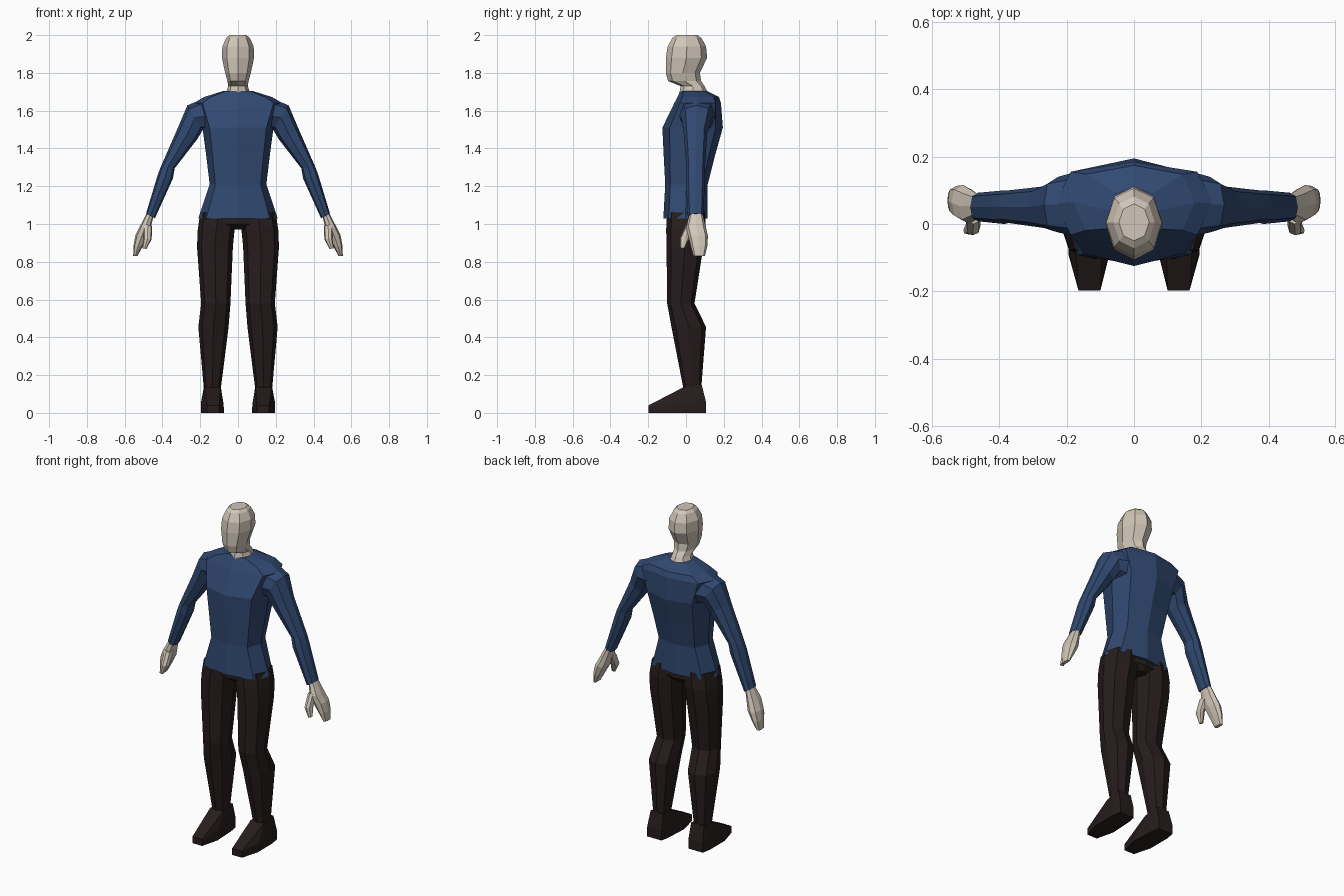
import bpy, bmesh
from mathutils import Vector


def material(name, rgb):
    m = bpy.data.materials.new(name)
    m.diffuse_color = (*rgb, 1)
    return m


BLUE = material("blue shirt cloth", (0.030, 0.066, 0.165))
DARK = material("dark brown cloth", (0.020, 0.012, 0.012))
SKIN = material("pale skin", (0.64, 0.57, 0.48))


def finish(bm, name, mat, mirror):
    bmesh.ops.recalc_face_normals(bm, faces=bm.faces)
    me = bpy.data.meshes.new(name)
    bm.to_mesh(me)
    bm.free()
    me.materials.append(mat)
    ob = bpy.data.objects.new(name, me)
    bpy.context.collection.objects.link(ob)
    if mirror:
        ob.modifiers.new("mirror", 'MIRROR').use_mirror_merge = False
    return ob


def loft(name, rings, mat, mirror=False, kx=0.75, ky=0.75):
    """Eight-sided tube; each ring is inner x, z, outer x, z, front y, back y."""
    bm = bmesh.new()
    loops = []
    for xi, zi, xo, zo, yf, yb in rings:
        c = Vector(((xi + xo) / 2, (yf + yb) / 2, (zi + zo) / 2))
        u = Vector(((xo - xi) / 2, 0, (zo - zi) / 2))
        v = Vector((0, (yb - yf) / 2, 0))
        sec = [(0, -1), (kx, -ky), (1, 0), (kx, ky), (0, 1), (-kx, ky), (-1, 0), (-kx, -ky)]
        loops.append([bm.verts.new(c + u * a + v * b) for a, b in sec])
    for p, q in zip(loops, loops[1:]):
        for i in range(8):
            j = (i + 1) % 8
            bm.faces.new((p[i], p[j], q[j], q[i]))
    bm.faces.new(loops[0])
    bm.faces.new(loops[-1])
    return finish(bm, name, mat, mirror)


def level(rings):
    """Centred rings given as z, half width, front y, back y."""
    return [(-w, z, w, z, f, b) for z, w, f, b in rings]


# Head and neck
loft("head", level([
    (1.67, .072, -.04, .13), (1.73, .052, -.028, .098), (1.757, .056, -.095, .08),
    (1.80, .068, -.107, .073), (1.88, .085, -.107, .112), (1.94, .083, -.097, .106),
    (1.985, .062, -.072, .082), (2.0, .045, -.05, .06)]), SKIN, kx=.7, ky=.72)

# Shirt body
loft("shirt_body", level([
    (1.03, .21, -.12, .113), (1.21, .15, -.11, .115), (1.36, .168, -.118, .153),
    (1.51, .188, -.125, .195), (1.64, .235, -.062, .185), (1.672, .18, -.045, .174),
    (1.705, .075, -.03, .11)]), BLUE, kx=.8, ky=.76)

# Sleeves
loft("sleeve", [
    (.13, 1.48, .18, 1.665, -.04, .16), (.185, 1.50, .268, 1.628, -.025, .14),
    (.215, 1.45, .318, 1.51, -.012, .112), (.335, 1.295, .41, 1.30, .003, .1),
    (.345, 1.24, .425, 1.26, .0, .1), (.44, 1.03, .487, 1.055, .008, .093)], BLUE, True)

# Hands and thumbs
loft("hand", [
    (.445, 1.05, .482, 1.06, .02, .088), (.462, .98, .518, .99, .0, .105),
    (.475, .935, .543, .94, .012, .116), (.505, .88, .553, .885, .025, .113),
    (.533, .83, .555, .83, .04, .1)], SKIN, True)
loft("thumb", [
    (.455, .99, .50, 1.0, .0, .06), (.457, .92, .50, .925, -.033, .018),
    (.485, .867, .507, .872, -.03, -.008)], SKIN, True)

# Trousers
loft("trouser_seat", level([
    (1.06, .19, -.1, .1), (1.0, .2, -.1, .1), (.97, .06, -.06, .075)]), DARK)
loft("trouser_leg", [
    (.005, 1.06, .20, 1.06, -.1, .1), (.018, .97, .213, .97, -.105, .106),
    (.027, .88, .217, .88, -.103, .092), (.04, .58, .195, .58, -.1, .045),
    (.05, .455, .21, .455, -.077, .106), (.092, .12, .18, .12, -.012, .08)], DARK, True)

# Shoes: convex shells over heel, ball, toe and ankle points
bm = bmesh.new()
for x0, x1, y, z in [(.09, .185, .105, 0), (.09, .185, .105, .06), (.073, .195, -.09, 0),
                     (.077, .195, -.08, .05), (.08, .195, .05, 0), (.08, .195, .05, .06),
                     (.1, .165, -.198, 0), (.1, .165, -.198, .04),
                     (.093, .178, -.015, .135), (.093, .178, .083, .15)]:
    bm.verts.new((x0, y, z))
    bm.verts.new((x1, y, z))
hull = bmesh.ops.convex_hull(bm, input=bm.verts)
bmesh.ops.delete(bm, geom=[v for v in bm.verts if not v.link_faces], context='VERTS')
finish(bm, "shoe", DARK, True)
